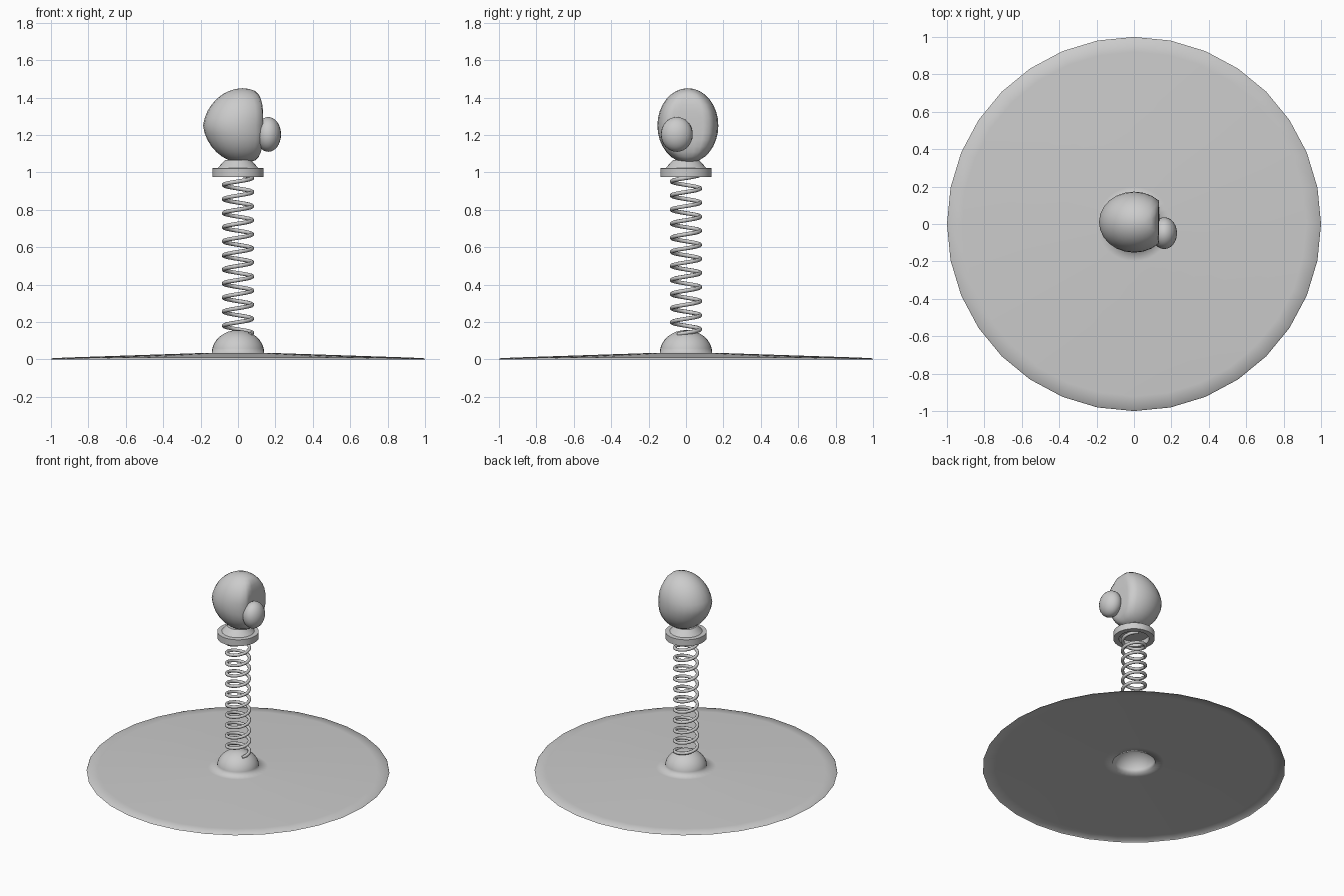
import bpy, bmesh, math

if "Cube" in bpy.data.objects:
    bpy.data.objects.remove(bpy.data.objects["Cube"])

mat = bpy.data.materials.new("plain_grey")
mat.diffuse_color = (0.6, 0.6, 0.6, 1)
mat.use_nodes = True
mat.node_tree.nodes["Principled BSDF"].inputs["Base Color"].default_value = mat.diffuse_color


def finish(obj, angle=40):
    obj.data.materials.append(mat)
    bpy.context.view_layer.objects.active = obj
    for o in bpy.context.selected_objects:
        o.select_set(False)
    obj.select_set(True)
    bpy.ops.object.shade_smooth_by_angle(angle=math.radians(angle))


def lathe(name, profile, segments=32, angle=40):
    """Revolve (radius, height) points around z, listed from bottom to top."""
    bm = bmesh.new()
    verts = [bm.verts.new((r, 0, z)) for r, z in profile]
    edges = [bm.edges.new(pair) for pair in zip(verts, verts[1:])]
    bmesh.ops.spin(bm, geom=verts + edges, cent=(0, 0, 0), axis=(0, 0, 1),
                   angle=math.tau, steps=segments, use_duplicate=False)
    bmesh.ops.remove_doubles(bm, verts=bm.verts, dist=0.0005)
    bmesh.ops.recalc_face_normals(bm, faces=bm.faces)
    me = bpy.data.meshes.new(name)
    bm.to_mesh(me)
    bm.free()
    obj = bpy.data.objects.new(name, me)
    bpy.context.collection.objects.link(obj)
    finish(obj, angle)
    return obj


def ball(name, centre, radii, segments, rings, shape=None):
    bm = bmesh.new()
    bmesh.ops.create_uvsphere(bm, u_segments=segments, v_segments=rings, radius=1)
    for v in bm.verts:
        v.co = [c * r for c, r in zip(v.co, radii)]
        if shape:
            shape(v.co)
        v.co = [a + b for a, b in zip(v.co, centre)]
    me = bpy.data.meshes.new(name)
    bm.to_mesh(me)
    bm.free()
    obj = bpy.data.objects.new(name, me)
    bpy.context.collection.objects.link(obj)
    finish(obj, 60)
    return obj


# Hollow base: thin wide skirt rising into a central dome
dome = [(0.14 * math.cos(a), 0.035 + 0.122 * math.sin(a))
        for a in (math.pi / 2 * i / 8 for i in range(9))]
lathe("base", [(1, 0), (0.995, 0.006), (0.92, 0.01), (0.2, 0.034)] + dome, angle=100)

# Coil spring
turns, steps = 11.3, 24
curve = bpy.data.curves.new("spring", "CURVE")
curve.dimensions = "3D"
curve.bevel_depth = 0.011
curve.bevel_resolution = 2
curve.use_fill_caps = True
count = int(turns * steps)
path = curve.splines.new("POLY")
path.points.add(count)
for i, p in enumerate(path.points):
    a = math.tau * i / steps - 0.6
    p.co = (0.076 * math.cos(a), 0.076 * math.sin(a), 0.135 + 0.85 * i / count, 1)
spring = bpy.data.objects.new("spring", curve)
bpy.context.collection.objects.link(spring)
bpy.context.view_layer.objects.active = spring
spring.select_set(True)
bpy.ops.object.convert(target="MESH")
finish(bpy.context.object, 50)

# Collar with a recessed underside and a short neck
lathe("collar", [(0, 1.015), (0.1, 1.015), (0.1, 0.976), (0.137, 0.976),
                 (0.137, 1.022), (0.108, 1.024), (0.07, 1.065), (0, 1.065)])


# Head: egg shape flattened on its right side
def flatten(co):
    co.x = min(co.x + 0.12 * abs(co.z), 0.135 - 0.05 * (co.z / 0.2) ** 4)


ball("head", (0, 0.01, 1.25), (0.187, 0.163, 0.2), 24, 16, flatten)

# Side ball
ball("side_ball", (0.162, -0.049, 1.203), (0.068, 0.085, 0.093), 24, 16)
